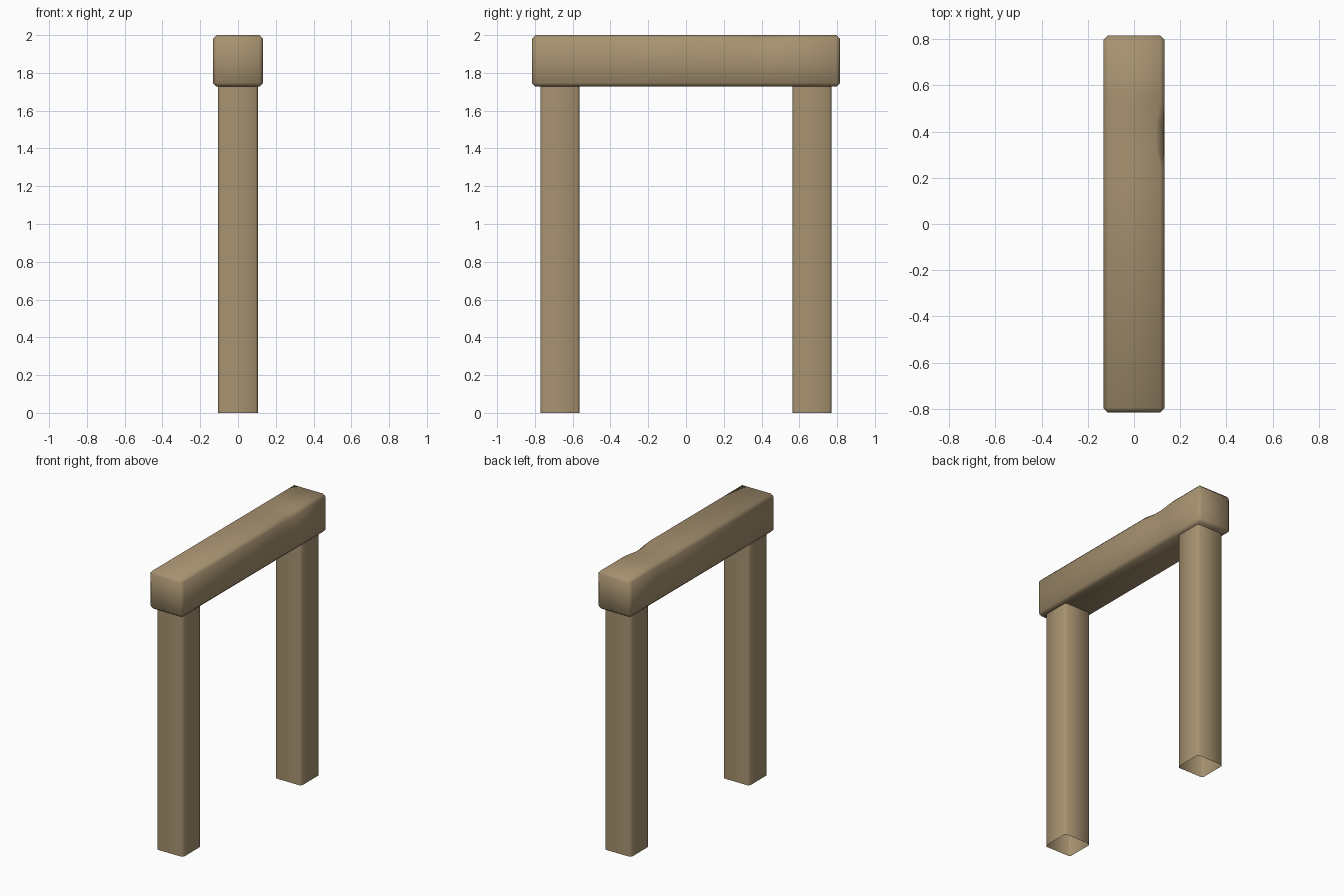
import bpy, bmesh
from mathutils import Vector

if "Cube" in bpy.data.objects:
    bpy.data.objects.remove(bpy.data.objects["Cube"])

wood = bpy.data.materials.new("weathered wood")
wood.diffuse_color = (0.39, 0.29, 0.165, 1)
wood.use_nodes = True
wood.node_tree.nodes["Principled BSDF"].inputs["Base Color"].default_value = wood.diffuse_color


def box(lo, hi):
    bm = bmesh.new()
    bmesh.ops.create_cube(bm, size=1)
    lo, hi = Vector(lo), Vector(hi)
    for v in bm.verts:
        v.co = Vector([(lo[i] + hi[i]) / 2 + v.co[i] * (hi[i] - lo[i]) for i in range(3)])
    return bm


def finish(bm, name):
    mesh = bpy.data.meshes.new(name)
    bm.to_mesh(mesh)
    bm.free()
    mesh.materials.append(wood)
    for p in mesh.polygons:
        p.use_smooth = True
    ob = bpy.data.objects.new(name, mesh)
    bpy.context.collection.objects.link(ob)
    return ob


# Posts: softened vertical edges, open ends
for name, y in (("front_post", -0.667), ("back_post", 0.667)):
    bm = box((-0.105, y - 0.103, 0), (0.105, y + 0.103, 1.735))
    caps = [f for f in bm.faces if abs(f.normal.z) > 0.9]
    bmesh.ops.delete(bm, geom=caps, context='FACES_ONLY')
    upright = [e for e in bm.edges if abs(e.verts[0].co.z - e.verts[1].co.z) > 1]
    bmesh.ops.bevel(bm, geom=upright, offset=0.012, segments=1, affect='EDGES')
    finish(bm, name)

# Beam with chamfered edges
bm = box((-0.133, -0.816, 1.727), (0.133, 0.816, 2.0))
bmesh.ops.bevel(bm, geom=bm.edges[:], offset=0.02, segments=1, affect='EDGES')

# Shallow chip along the beam's upper right edge
chip = (0.25, 0.35, 0.43, 0.53)
for y in chip:
    bmesh.ops.bisect_plane(bm, geom=bm.verts[:] + bm.edges[:] + bm.faces[:],
                           plane_co=(0, y, 0), plane_no=(0, 1, 0))
for v in bm.verts:
    if 0.3 < v.co.y < 0.48 and v.co.x > 0.1 and v.co.z > 1.9:
        if v.co.z > 1.99:
            v.co.x -= 0.02
        else:
            v.co.z -= 0.008
            v.co.x -= 0.005
finish(bm, "top_beam")
